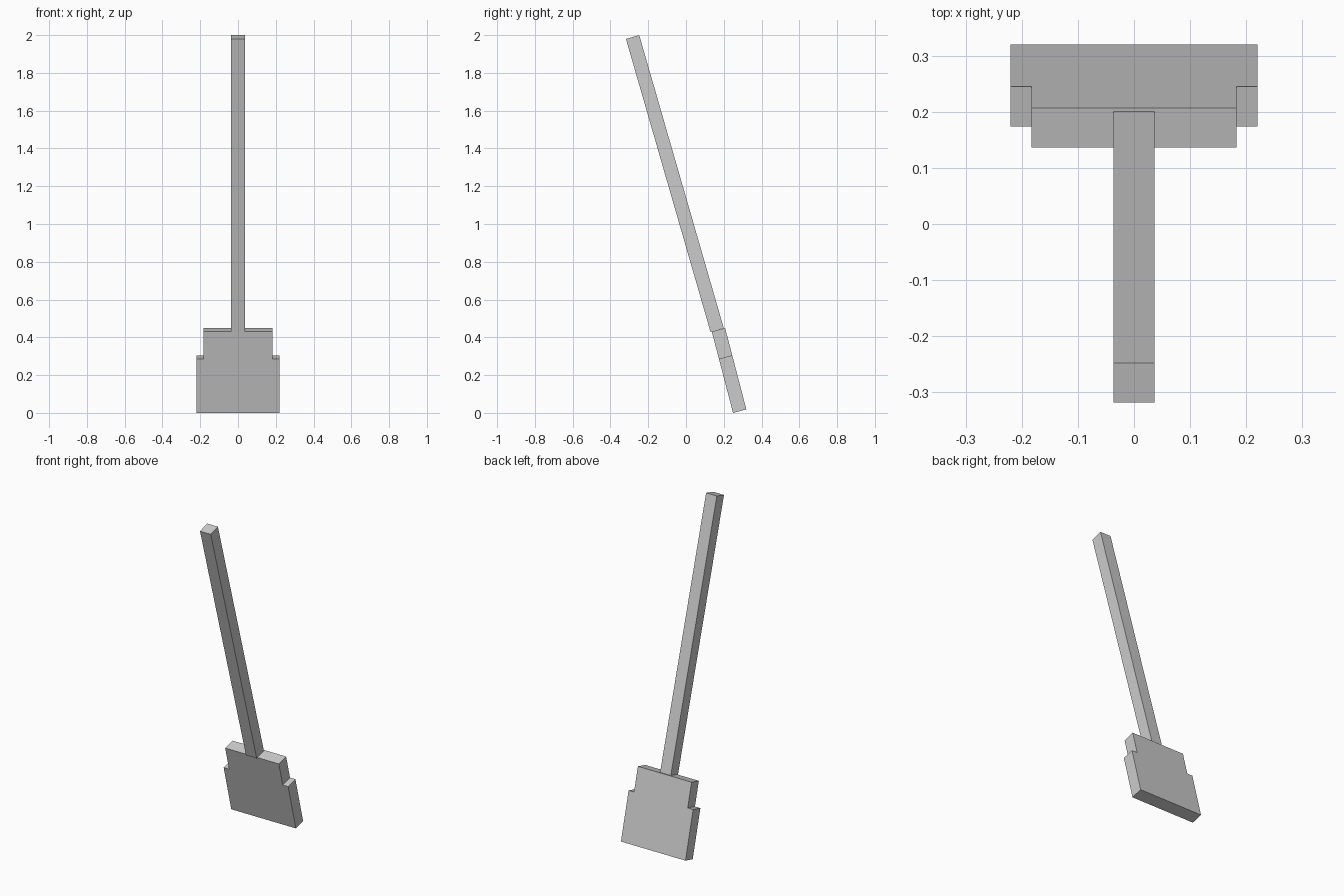
import bpy, bmesh
from math import radians
from mathutils import Matrix

if "Cube" in bpy.data.objects:
    bpy.data.objects.remove(bpy.data.objects["Cube"])

T = 0.073  # shared thickness of blade and handle


def slab(name, half_profile, front_corner, lean):
    """Mirror a half outline (x, z), extrude it by T towards +y, lean it about x."""
    outline = half_profile + [(-x, z) for x, z in reversed(half_profile)]
    bm = bmesh.new()
    face = bm.faces.new([bm.verts.new((x, 0, z)) for x, z in outline])
    ext = bmesh.ops.extrude_face_region(bm, geom=[face])
    verts = [v for v in ext["geom"] if isinstance(v, bmesh.types.BMVert)]
    bmesh.ops.translate(bm, verts=verts, vec=(0, T, 0))
    bm.transform(Matrix.Translation((0, *front_corner)) @ Matrix.Rotation(radians(lean), 4, 'X'))
    bmesh.ops.recalc_face_normals(bm, faces=bm.faces)
    mesh = bpy.data.meshes.new(name)
    bm.to_mesh(mesh)
    bm.free()
    obj = bpy.data.objects.new(name, mesh)
    bpy.context.collection.objects.link(obj)
    return obj


# Stepped blade: wide lower part, narrower shoulder
slab("blade", [(0.22, 0), (0.22, 0.296), (0.183, 0.296), (0.183, 0.445)],
     (0.249, 0.0), 14.65)

# Long square handle, leaning slightly more than the blade
slab("handle", [(T / 2, 0), (T / 2, 1.615)], (0.130, 0.428), 16.1)
